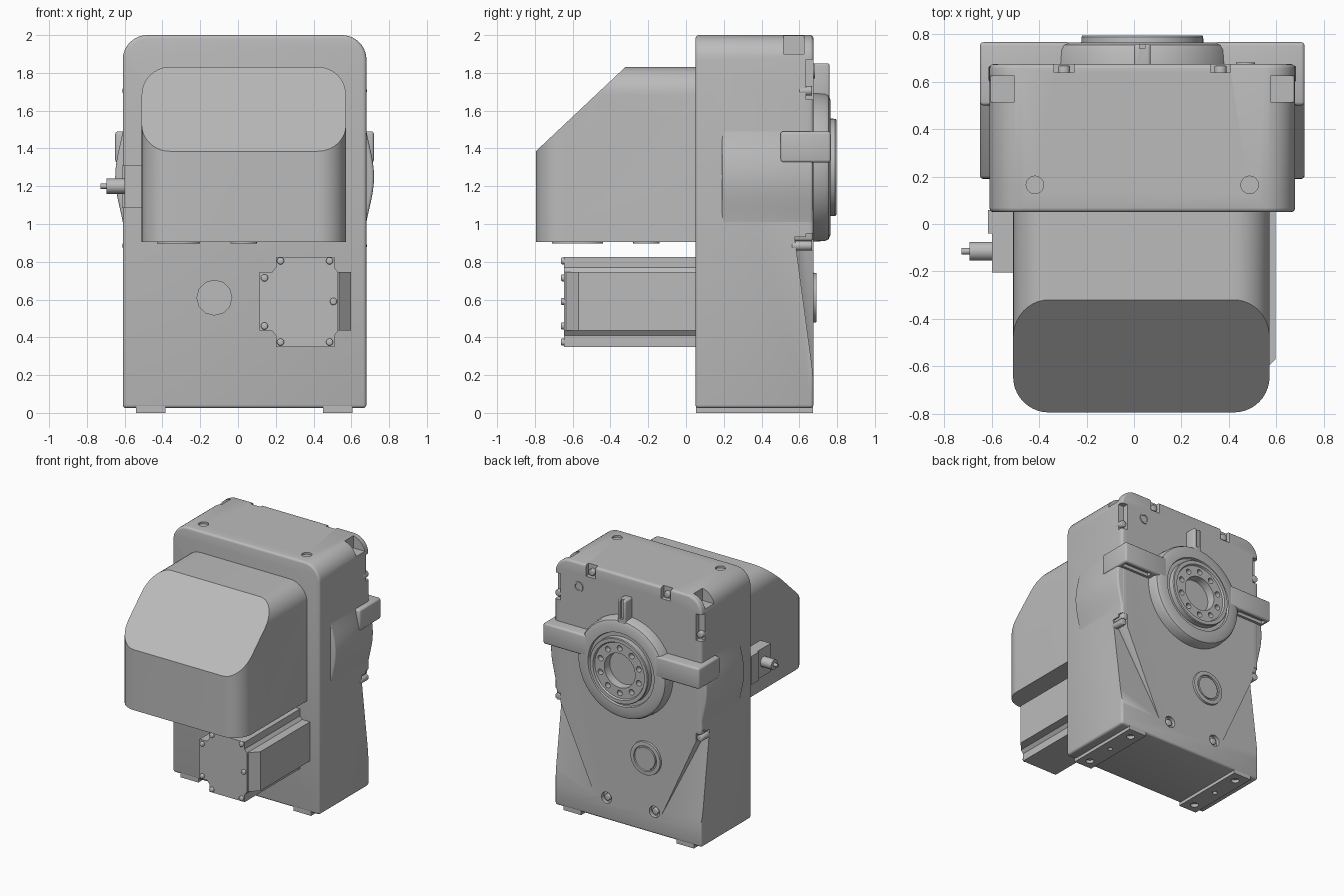
import bpy, bmesh, math
from mathutils import Vector

if "Cube" in bpy.data.objects:
    bpy.data.objects.remove(bpy.data.objects["Cube"])

CX, RZ = 0.035, 1.30          # housing centre line, output flange height
grey = bpy.data.materials.new("machine grey")
grey.diffuse_color = (0.5, 0.5, 0.5, 1)
grey.use_nodes = True
grey.node_tree.nodes["Principled BSDF"].inputs["Base Color"].default_value = grey.diffuse_color


def finish(name, bm, bevel=0):
    bmesh.ops.remove_doubles(bm, verts=bm.verts, dist=1e-5)
    bmesh.ops.recalc_face_normals(bm, faces=bm.faces)
    me = bpy.data.meshes.new(name)
    bm.to_mesh(me)
    bm.free()
    me.materials.append(grey)
    ob = bpy.data.objects.new(name, me)
    bpy.context.collection.objects.link(ob)
    if bevel:
        m = ob.modifiers.new("bevel", 'BEVEL')
        m.width, m.segments, m.limit_method = bevel, 3, 'ANGLE'
        m.angle_limit = math.radians(40)
        apply(ob, m)
    return ob


def apply(ob, mod):
    bpy.context.view_layer.objects.active = ob
    bpy.ops.object.modifier_apply(modifier=mod.name)


def cut(ob, cutter, op='DIFFERENCE'):
    m = ob.modifiers.new("cut", 'BOOLEAN')
    m.operation, m.object, m.solver = op, cutter, 'EXACT'
    apply(ob, m)
    bpy.data.objects.remove(cutter)


def prism(name, pts, axis, a, b, bevel=0):
    """Extrude a 2D outline along an axis from a to b (a may depend on the point)."""
    def place(p, h):
        return {'x': (h, p[0], p[1]), 'y': (p[0], h, p[1]), 'z': (p[0], p[1], h)}[axis]
    bm = bmesh.new()
    lo = [bm.verts.new(place(p, a(p) if callable(a) else a)) for p in pts]
    hi = [bm.verts.new(place(p, b)) for p in pts]
    bm.faces.new(lo)
    bm.faces.new(hi[::-1])
    for i in range(len(pts)):
        j = (i + 1) % len(pts)
        bm.faces.new((lo[i], hi[i], hi[j], lo[j]))
    return finish(name, bm, bevel)


def rect(x0, x1, y0, y1):
    return [(x0, y0), (x1, y0), (x1, y1), (x0, y1)]


def box(name, x, y, z, bevel=0):
    return prism(name, rect(*x, *z), 'y', y[0], y[1], bevel)


def rounded(pts, radii, n=10):
    """Round square corners of an outline."""
    out = []
    for i, p in enumerate(pts):
        r, p = radii[i], Vector(p)
        if not r:
            out.append(tuple(p))
            continue
        u = (Vector(pts[i - 1]) - p).normalized() * r
        v = (Vector(pts[(i + 1) % len(pts)]) - p).normalized() * r
        for k in range(n + 1):
            t = k / n * math.pi / 2
            out.append(tuple(p + u * (1 - math.sin(t)) + v * (1 - math.cos(t))))
    return out


def cyl(name, c, r, axis, a, b, n=24, bevel=0):
    pts = [(c[0] + r * math.cos(2 * math.pi * i / n), c[1] + r * math.sin(2 * math.pi * i / n)) for i in range(n)]
    return prism(name, pts, axis, a, b, bevel)


def lathe(name, profile, cx, cz, n=64):
    """Spin (radius, y) points about a y axis."""
    bm = bmesh.new()
    vs = [bm.verts.new((cx + r, y, cz)) for r, y in profile]
    es = [bm.edges.new(e) for e in zip(vs, vs[1:])]
    bmesh.ops.spin(bm, geom=vs + es, cent=(cx, 0, cz), axis=(0, 1, 0), angle=2 * math.pi, steps=n)
    return finish(name, bm)


# Gearbox housing
housing = prism("gearbox_housing", rounded(rect(-0.61, 0.68, 0.025, 2.0), [0, 0, 0.13, 0.13]),
                'y', 0.05, 0.675, 0.018)
for s in (-1, 1):
    # Sloped relief beside the tapered lower cover
    tri = [(CX + s * dx, z) for dx, z in ((0.63, 0.93), (0.27, 0.14), (0.9, 0.14), (0.9, 0.93))]
    cut(housing, prism("relief", tri, 'y', lambda p: 0.575 + (0.93 - p[1]) * 0.135, 0.9))
    # Bolt pockets around the cover
    side = sorted((CX + s * 0.595, CX + s * 0.75))
    cut(housing, box("pocket", side, (0.635, 0.8), (1.66, 1.87)))
    cut(housing, box("pocket", side, (0.635, 0.8), (0.84, 0.95)))
    tx = CX + s * 0.33
    cut(housing, box("pocket", (tx - 0.042, tx + 0.042), (0.64, 0.8), (1.91, 2.1)))
    bx = CX - 0.02 + s * 0.21
    cut(housing, cyl("pocket", (bx, 0.2), 0.045, 'y', 0.645, 0.8))
    # Lifting pockets and top plugs
    cut(housing, box("pocket", sorted((CX + s * 0.54, CX + s * 0.75)), (0.515, 0.625), (1.90, 2.1)))
    cut(housing, cyl("plug_hole", (CX + s * 0.453, 0.165), 0.037, 'z', 1.985, 2.1))
    # Cover bolts
    for x, z, y0 in ((CX + s * 0.622, 1.705, 0.6), (CX + s * 0.622, 0.885, 0.56), (tx, 1.945, 0.6), (bx, 0.2, 0.6)):
        cyl("cover_bolt", (x, z), 0.026, 'y', y0, 0.668, 16, 0.006)
    # Side arms of the output boss
    arm = box("boss_arm", sorted((CX + s * 0.3, CX + s * 0.685)), (0.5, 0.767), (1.325, 1.49), 0.015)
    cut(arm, box("slot", sorted((CX + s * 0.42, CX + s * 0.66)), (0.695, 0.74), (1.3, 1.35)))

# Side bulges around the output bearing
bulge = []
for s in (1, -1):
    for k in range(-10, 11):
        t = s * k / 10
        bulge.append((CX + s * (0.635 + 0.025 * (1 + math.cos(math.pi * t))), 1.25 + 0.34 * t))
prism("bearing_bulge", bulge, 'y', 0.19, 0.673, 0.015)

# Output boss and flange
flange = lathe("output_flange", [(0, 0.65), (0.395, 0.65), (0.39, 0.735), (0.38, 0.755), (0.355, 0.766),
                                 (0.29, 0.766), (0.285, 0.75), (0.258, 0.75), (0.257, 0.79), (0.252, 0.796),
                                 (0.225, 0.796), (0.218, 0.782), (0.135, 0.782), (0.13, 0.72), (0, 0.72)], CX, RZ)
for i in range(10):
    a = 2 * math.pi * (i + 0.5) / 10
    cut(flange, cyl("hole", (CX + 0.177 * math.cos(a), RZ + 0.177 * math.sin(a)), 0.022, 'y', 0.74, 0.9, 14))
rib = box("boss_rib", (CX - 0.035, CX + 0.035), (0.64, 0.76), (1.62, 1.85), 0.012)
cut(rib, box("slot", (CX - 0.012, CX + 0.012), (0.74, 0.9), (1.7, 1.9)))

# Small round caps on the back
lathe("shaft_cap", [(0, 0.66), (0.135, 0.66), (0.13, 0.69), (0.1, 0.692), (0.097, 0.682), (0.088, 0.682),
                    (0.085, 0.69), (0, 0.69)], -0.125, 0.61, 40)
lathe("level_plug", [(0, 0.66), (0.042, 0.66), (0.04, 0.682), (0.028, 0.682), (0.026, 0.676), (0, 0.676)], 0.47, 1.81, 24)
cyl("front_shaft_plug", (-0.125, 0.61), 0.095, 'y', 0.042, 0.06, 12)

# Mounting feet with bolt holes
for x0, x1 in ((-0.54, -0.385), (0.45, 0.605)):
    foot = box("mounting_foot", (x0, x1), (0.052, 0.672), (0, 0.04))
    for y, r in ((0.13, 0.03), (0.36, 0.018), (0.59, 0.03)):
        cut(foot, cyl("hole", ((x0 + x1) / 2, y), r, 'z', -0.1, 0.024, 20))

# Motor hood: rounded front and top, with a sloped face
hood = prism("motor_hood", rounded(rect(-0.51, 0.572, 0.905, 1.832), [0, 0, 0.15, 0.15]), 'y', -0.795, 0.06)
cut(hood, prism("plan", rounded(rect(-0.51, 0.572, -0.795, 0.2), [0.15, 0.15, 0, 0]), 'z', 0.5, 2.2), 'INTERSECT')
cut(hood, prism("slope", [(-0.32, 1.832), (-0.795, 1.385), (-1.27, 0.938), (-1.27, 2.5), (0.39, 2.5)], 'x', -1, 1))
prism("hood_drain_plate", rounded(rect(-0.43, -0.2, -0.71, -0.44), [0.1] * 4), 'z', 0.896, 0.91)
cyl("hood_drain_plug", (0.03, -0.21), 0.07, 'z', 0.896, 0.91)

# Side connector
box("connector_block", (-0.6, -0.5), (-0.205, 0.06), (1.085, 1.31))
box("connector_base", (-0.615, -0.5), (-0.04, 0.06), (1.085, 1.31))
cyl("connector_barrel", (-0.115, 1.2), 0.04, 'x', -0.695, -0.59)
cyl("connector_pin", (-0.115, 1.2), 0.014, 'x', -0.727, -0.69, 12)

# Lower auxiliary motor
prism("lower_motor", [(0.2, 0.825), (0.51, 0.825), (0.51, 0.77), (0.53, 0.745), (0.53, 0.435), (0.51, 0.41),
                      (0.51, 0.35), (0.2, 0.35), (0.2, 0.41), (0.18, 0.435), (0.115, 0.435),
                      (0.115, 0.745), (0.18, 0.745), (0.2, 0.77)], 'y', -0.645, 0.06)
prism("motor_conduit", [(0.52, -0.635), (0.535, -0.635), (0.597, -0.57), (0.597, 0.06), (0.52, 0.06)], 'z', 0.435, 0.745)
for x, z in ((0.14, 0.715), (0.14, 0.46), (0.225, 0.805), (0.225, 0.375), (0.485, 0.805), (0.485, 0.375), (0.505, 0.59)):
    cyl("motor_screw", (x, z), 0.019, 'y', -0.662, -0.63, 14, 0.008)

# Shading
for ob in bpy.context.scene.objects:
    ob.select_set(True)
bpy.context.view_layer.objects.active = housing
bpy.ops.object.shade_smooth_by_angle(angle=math.radians(32))
